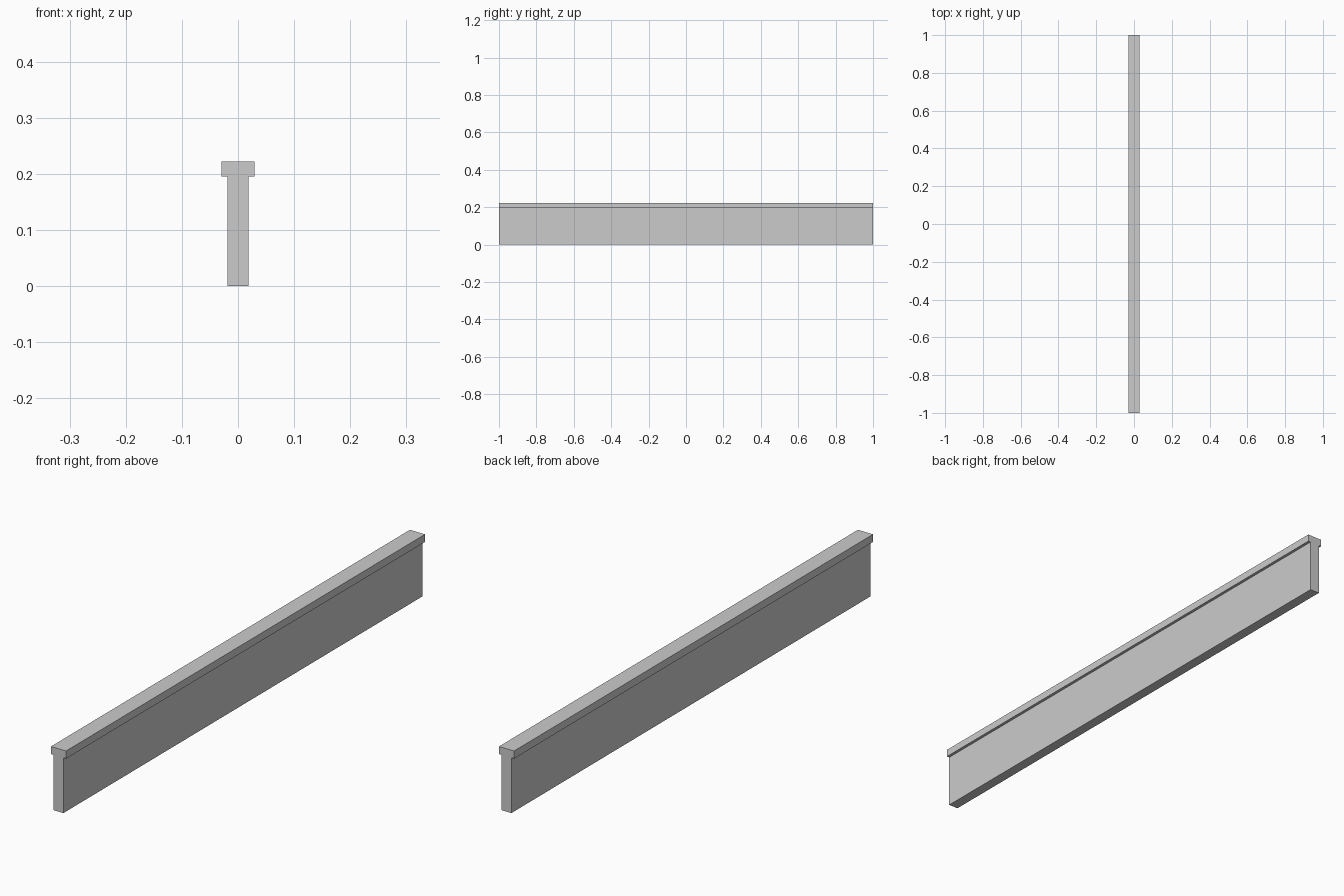
import bpy

if "Cube" in bpy.data.objects:
    bpy.data.objects.remove(bpy.data.objects["Cube"])


def box(name, width, length, z0, z1):
    """Axis-aligned block centred on x and y, spanning z0 to z1."""
    bpy.ops.mesh.primitive_cube_add(size=1, location=(0, 0, (z0 + z1) / 2))
    obj = bpy.context.object
    obj.name = name
    obj.scale = (width, length, z1 - z0)
    bpy.ops.object.transform_apply(location=False, rotation=False, scale=True)
    return obj


# Upright slab of the low wall
box("wall_panel", 0.038, 2.0, 0.0, 0.195)

# Wider coping rail along the top
box("top_cap", 0.059, 2.0, 0.195, 0.222)
